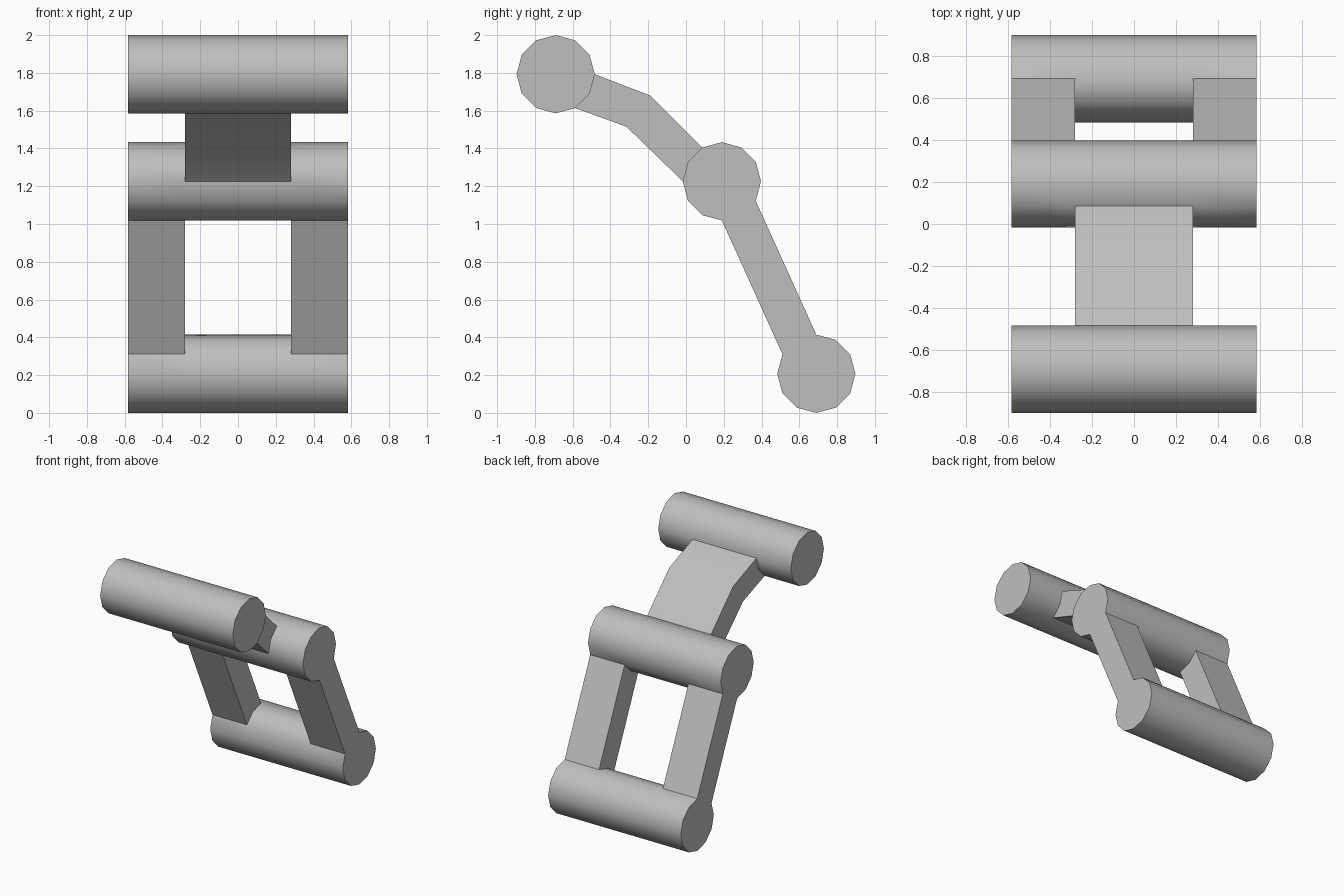
import bpy, bmesh
from math import sin, cos, radians
from mathutils import Vector

cube = bpy.data.objects.get("Cube")
if cube:
    bpy.data.objects.remove(cube, do_unlink=True)

SIDES, RADIUS = 12, 0.207
STATIONS = (-0.582, -0.28, 0.28, 0.582)   # slices across the width

grey = bpy.data.materials.new("plain grey")
grey.use_nodes = True
colour = (0.52, 0.52, 0.52, 1)
grey.diffuse_color = colour
grey.node_tree.nodes["Principled BSDF"].inputs["Base Color"].default_value = colour

bm = bmesh.new()


def rod(y, z, openings):
    """Twelve-sided rod along x; openings lists (section, side) faces left out."""
    rings = []
    for x in STATIONS:
        angles = [radians(360 / SIDES * i) for i in range(SIDES)]
        rings.append([bm.verts.new((x, y + RADIUS * cos(a), z + RADIUS * sin(a)))
                      for a in angles])
    for s in range(len(STATIONS) - 1):
        for i in range(SIDES):
            if (s, i) not in openings:
                j = (i + 1) % SIDES
                bm.faces.new((rings[s][i], rings[s][j], rings[s + 1][j], rings[s + 1][i]))
    bm.faces.new(rings[0])
    bm.faces.new(rings[-1])
    return rings


def link(section, start, start_sides, end, end_sides, upper=(), lower=()):
    """Solid bar joining the openings of two rods, bent at the given points."""
    tops, bottoms = [], []
    for s in (section, section + 1):
        x = STATIONS[s]
        a = [start[s][i] for i in start_sides]
        b = [end[s][i] for i in end_sides]
        up = [bm.verts.new((x, *p)) for p in upper]
        low = [bm.verts.new((x, *p)) for p in lower]
        tops.append([a[0], *up, b[0]])
        bottoms.append([a[-1], *low, b[-1]])
        bm.faces.new([*tops[-1], *b[1:], *reversed(low), *reversed(a[1:])])
    for near, far in (tops, bottoms):
        for k in range(len(near) - 1):
            bm.faces.new((near[k], near[k + 1], far[k + 1], far[k]))


# Three parallel rods
top_rod = rod(-0.69, 1.793, {(1, 10), (1, 11)})
middle_rod = rod(0.19, 1.226, {(1, 4), (1, 5), (0, 9), (0, 10), (2, 9), (2, 10)})
bottom_rod = rod(0.69, 0.207, {(s, i) for s in (0, 2) for i in (3, 4)})

# Bent central arm
link(1, top_rod, (0, 11, 10), middle_rod, (4, 5, 6),
     upper=[(-0.19, 1.68)], lower=[(-0.315, 1.515)])

# Pair of straight side legs
for section in (0, 2):
    link(section, middle_rod, (11, 10, 9), bottom_rod, (3, 4, 5))

bmesh.ops.recalc_face_normals(bm, faces=bm.faces)
mesh = bpy.data.meshes.new("linked_rods")
bm.to_mesh(mesh)
bm.free()
mesh.materials.append(grey)
linkage = bpy.data.objects.new("linked_rods", mesh)
bpy.context.collection.objects.link(linkage)

# Round rods shade smoothly; joints and caps stay crisp
bpy.ops.object.select_all(action='DESELECT')
linkage.select_set(True)
bpy.context.view_layer.objects.active = linkage
bpy.ops.object.shade_smooth_by_angle(angle=radians(30.4))
